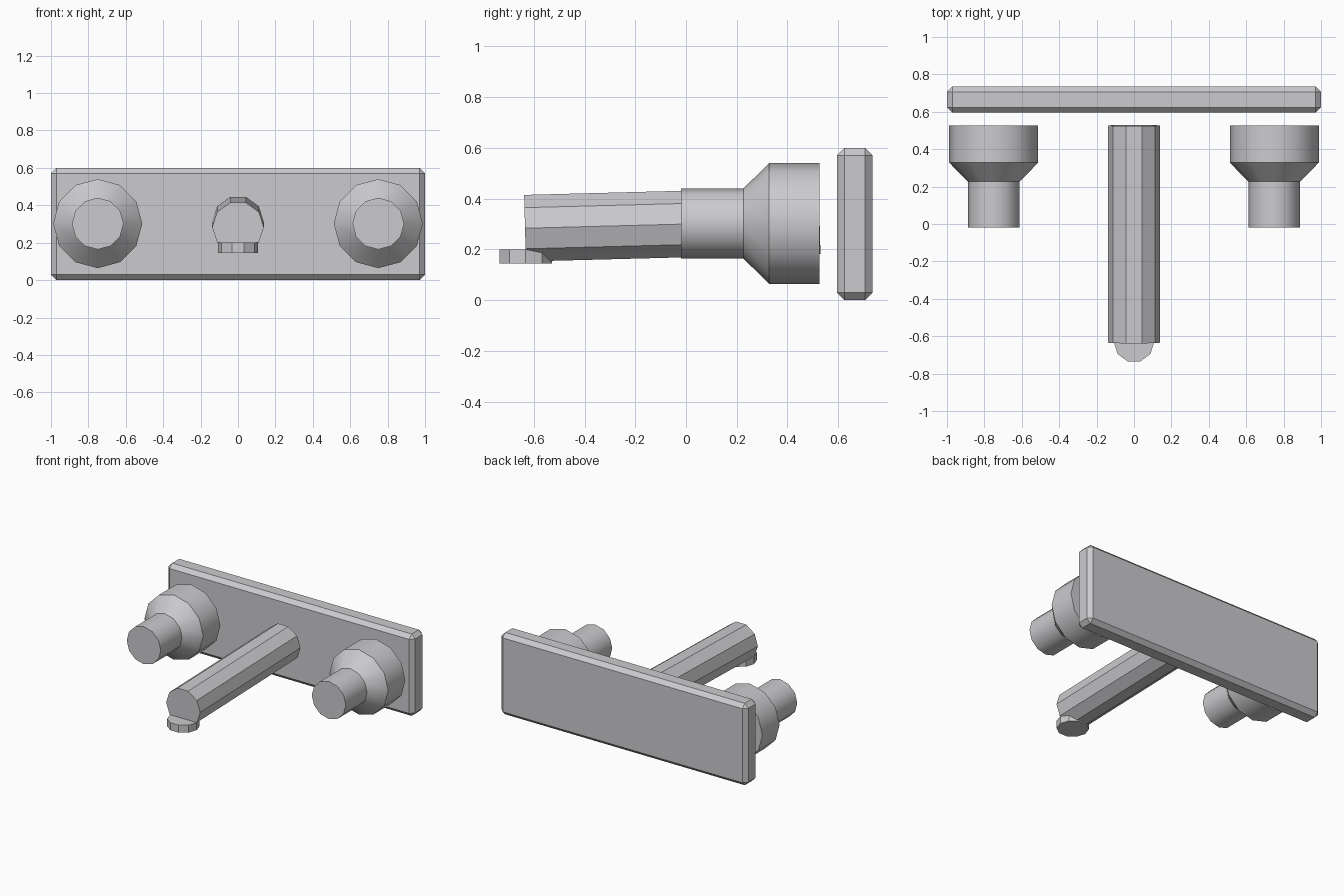
import bpy, bmesh, math
from mathutils import Matrix

cube = bpy.data.objects.get("Cube")
if cube:
    bpy.data.objects.remove(cube, do_unlink=True)

metal = bpy.data.materials.new("light_grey_metal")
metal.use_nodes = True
colour = (0.6, 0.6, 0.62, 1)
metal.diffuse_color = colour
metal.node_tree.nodes["Principled BSDF"].inputs["Base Color"].default_value = colour


def finish(name, bm, matrix, smooth_angle=None):
    """Turn a bmesh into a placed object with the metal material."""
    bmesh.ops.recalc_face_normals(bm, faces=bm.faces)
    mesh = bpy.data.meshes.new(name)
    bm.to_mesh(mesh)
    bm.free()
    mesh.transform(matrix)
    mesh.materials.append(metal)
    obj = bpy.data.objects.new(name, mesh)
    bpy.context.collection.objects.link(obj)
    if smooth_angle:
        bpy.ops.object.select_all(action='DESELECT')
        obj.select_set(True)
        bpy.context.view_layer.objects.active = obj
        bpy.ops.object.shade_smooth_by_angle(angle=math.radians(smooth_angle))
    return obj


def turned(name, profile, sides, matrix, smooth_angle=None):
    """Solid of revolution about local z from (radius, height) points."""
    bm = bmesh.new()
    rings = []
    for radius, height in profile:
        angles = [2 * math.pi * i / sides for i in range(sides)]
        rings.append([bm.verts.new((radius * math.cos(a), radius * math.sin(a), height))
                      for a in angles])
    for low, high in zip(rings, rings[1:]):
        for i in range(sides):
            j = (i + 1) % sides
            bm.faces.new((low[i], low[j], high[j], high[i]))
    bm.faces.new(rings[0])
    bm.faces.new(rings[-1])
    return finish(name, bm, matrix, smooth_angle)


def along_y(x, z, tilt=0):
    """Local z points backwards (+y), local x stays along x."""
    return Matrix.Translation((x, 0, z)) @ Matrix.Rotation(math.radians(tilt - 90), 4, 'X')


# Chamfered wall plate
bm = bmesh.new()
bmesh.ops.create_cube(bm, size=1, matrix=Matrix.Diagonal((2, 0.14, 0.6, 1)))
bmesh.ops.bevel(bm, geom=bm.edges[:], offset=0.029, segments=1, affect='EDGES')
finish("wall_plate", bm, Matrix.Translation((0, 0.665, 0.3)))

# Stepped turning handles
handle_profile = [(0.138, -0.02), (0.138, 0.226), (0.238, 0.328), (0.238, 0.527)]
for side, x in (("left", 0.75), ("right", -0.75)):
    turned(side + "_handle", handle_profile, 12, along_y(x, 0.302), 35)

# Slightly drooping spout
turned("spout", [(0.138, -0.635), (0.138, 0.527)], 10, along_y(0, 0.3, 1.5))

# Outlet under the spout tip
turned("outlet", [(0.108, 0.145), (0.108, 0.2)], 10, Matrix.Translation((0, -0.632, 0)))
